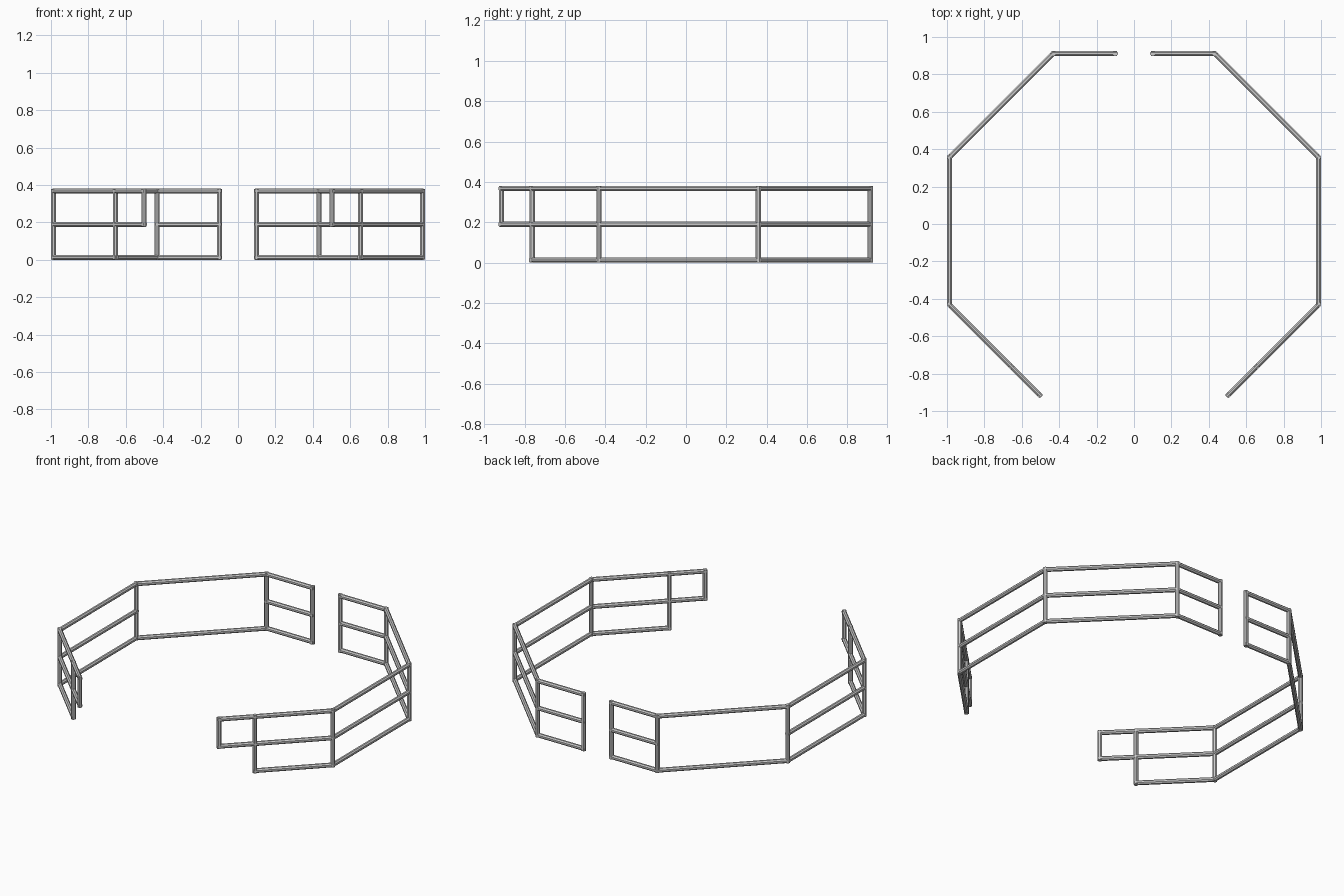
import bpy, bmesh, math
from mathutils import Vector

if "Cube" in bpy.data.objects:
    bpy.data.objects.remove(bpy.data.objects["Cube"])

R = 0.0143                      # tube radius
SIDES = 8
LOW, MID, TOP = 0.0135, 0.19, 0.367
BACK_END, BACK_CORNER = (0.1, 0.912), (0.432, 0.912)
SIDE_BACK, SIDE_FRONT = (0.986, 0.358), (0.986, -0.431)
LOWER_END, UPPER_END = (0.655, -0.762), (0.503, -0.914)


def tube(name, pts):
    """Sweep an eight-sided section along a path with mitred corners."""
    pts = [Vector(p) for p in pts]
    bm = bmesh.new()
    rings = []
    for i, p in enumerate(pts):
        d_in = (p - pts[i - 1]).normalized() if i else (pts[1] - p).normalized()
        d_out = (pts[i + 1] - p).normalized() if i < len(pts) - 1 else d_in
        tangent = (d_in + d_out).normalized()
        up = Vector((0, 1, 0)) if abs(tangent.z) > 0.9 else Vector((0, 0, 1))
        side = tangent.cross(up).normalized()
        stretch = 1 / tangent.dot(d_in)
        ring = []
        for k in range(SIDES):
            a = 2 * math.pi * (k + 0.5) / SIDES
            ring.append(bm.verts.new(p + side * (R * stretch * math.cos(a)) + up * (R * math.sin(a))))
        rings.append(ring)
    for a, b in zip(rings, rings[1:]):
        for k in range(SIDES):
            n = (k + 1) % SIDES
            bm.faces.new((a[k], a[n], b[n], b[k]))
    bm.faces.new(rings[0])
    bm.faces.new(rings[-1])
    bmesh.ops.recalc_face_normals(bm, faces=bm.faces)
    me = bpy.data.meshes.new(name)
    bm.to_mesh(me)
    bm.free()
    ob = bpy.data.objects.new(name, me)
    bpy.context.collection.objects.link(ob)
    return ob


for s, label in ((1, "right"), (-1, "left")):
    def rail(name, path, z):
        # run open ends slightly past the post centres
        p = [Vector((s * x, y, z)) for x, y in path]
        a = p[0] + (p[0] - p[1]).normalized() * R * 0.6
        b = p[-1] + (p[-1] - p[-2]).normalized() * R * 0.6
        tube(f"{label}_{name}", [a] + p[1:-1] + [b])

    def post(name, xy, z0):
        x, y = xy
        tube(f"{label}_{name}", [(s * x, y, z0 - 0.012), (s * x, y, TOP + 0.012)])

    full = [BACK_END, BACK_CORNER, SIDE_BACK, SIDE_FRONT]

    # horizontal rails
    rail("top_rail", full + [UPPER_END], TOP)
    rail("bottom_rail", full + [LOWER_END], LOW)
    if s > 0:
        rail("middle_rail", full + [UPPER_END], MID)
    else:
        # the left rear diagonal is open, without a middle rail
        rail("middle_rail_back", [BACK_END, BACK_CORNER], MID)
        rail("middle_rail_side", [SIDE_BACK, SIDE_FRONT, UPPER_END], MID)

    # upright posts
    post("back_end_post", BACK_END, LOW)
    post("back_corner_post", BACK_CORNER, LOW)
    post("side_back_post", SIDE_BACK, LOW)
    post("side_front_post", SIDE_FRONT, LOW)
    post("front_post", LOWER_END, LOW)
    post("front_end_post", UPPER_END, MID)
